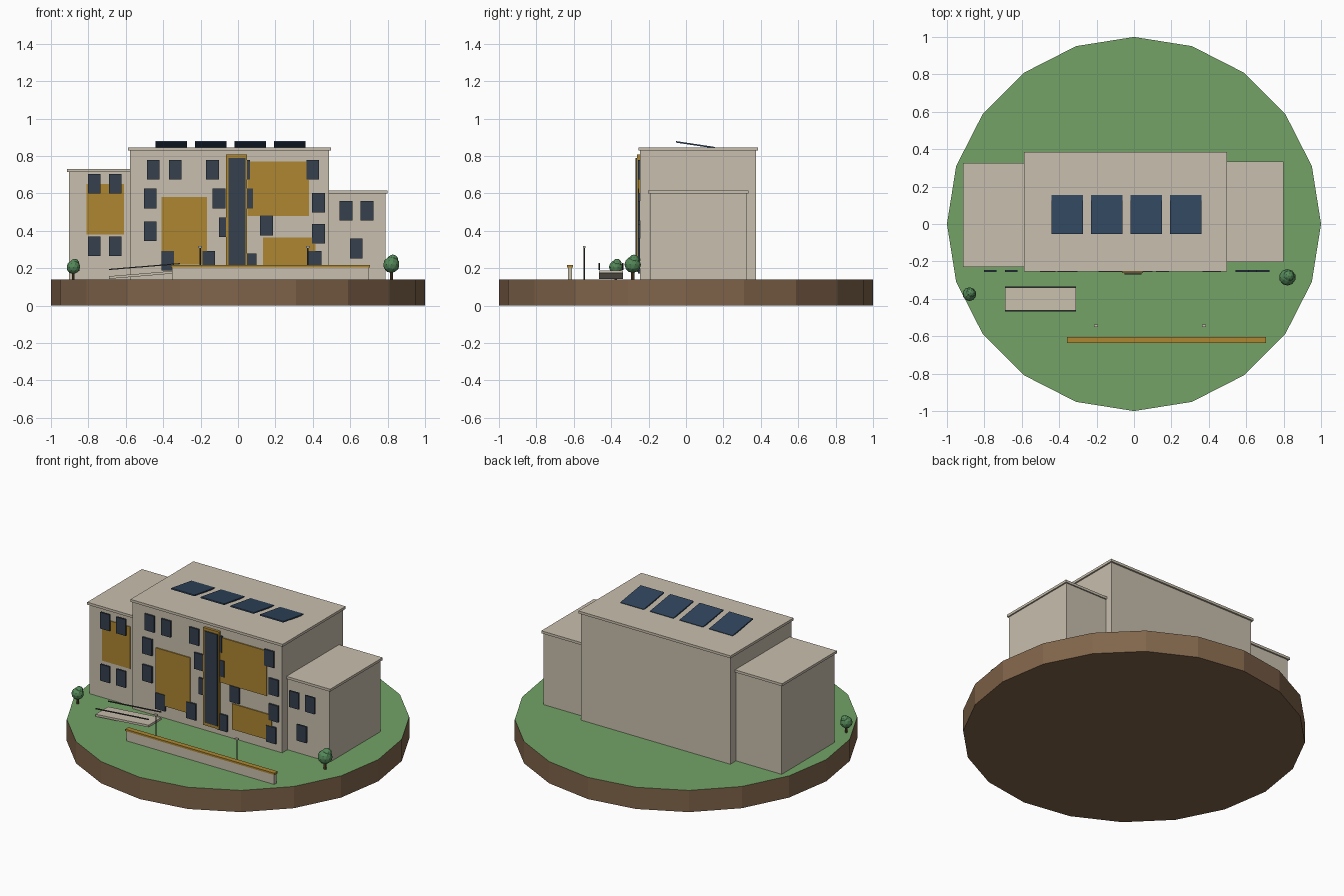
import bpy, math

def mat(name, r, g, b):
    m = bpy.data.materials.new(name)
    m.diffuse_color = (r, g, b, 1)
    return m

SOIL = mat("soil", 0.22, 0.13, 0.07)
GRASS = mat("grass", 0.17, 0.36, 0.13)
WALL = mat("wall", 0.58, 0.52, 0.42)
OCHRE = mat("ochre", 0.42, 0.24, 0.03)
GLASS = mat("glass", 0.035, 0.05, 0.075)
SOLAR = mat("solar", 0.03, 0.06, 0.11)
METAL = mat("dark_metal", 0.06, 0.06, 0.06)
LEAF = mat("leaf", 0.09, 0.25, 0.1)
BARK = mat("bark", 0.12, 0.07, 0.03)

def finish(name, m):
    o = bpy.context.object
    o.name = name
    o.data.materials.append(m)
    return o

def box(name, x, y, z, m, pitch=(0, 0, 0)):
    """Box from (min, max) ranges, optionally rotated about its centre."""
    bpy.ops.mesh.primitive_cube_add(size=1, location=[sum(r) / 2 for r in (x, y, z)], rotation=pitch)
    o = finish(name, m)
    o.scale = [r[1] - r[0] for r in (x, y, z)]
    return o

def cyl(name, r, x, y, z0, z1, m, sides=8):
    bpy.ops.mesh.primitive_cylinder_add(vertices=sides, radius=r, depth=z1 - z0,
                                        location=(x, y, (z0 + z1) / 2))
    return finish(name, m)

# island base with grass on the top face
base = cyl("island", 1, 0, 0, 0, 0.14, SOIL, 20)
base.data.materials.append(GRASS)
for p in base.data.polygons:
    if p.normal.z > 0.9:
        p.material_index = 1

# building blocks with overhanging roof slabs
for name, x, y, top, rx, ry in (
        ("main_block", (-0.578, 0.487), (-0.246, 0.375), 0.845, (-0.588, 0.497), (-0.255, 0.386)),
        ("left_wing", (-0.904, -0.57), (-0.221, 0.317), 0.73, (-0.914, -0.57), (-0.23, 0.327)),
        ("right_wing", (0.48, 0.789), (-0.193, 0.325), 0.616, (0.48, 0.798), (-0.202, 0.333))):
    box(name, x, y, (0.13, top - 0.01), WALL)
    box(name + "_roof", rx, ry, (top - 0.016, top), WALL)

# ochre facade panels
for x, y, z in (((-0.81, -0.61), -0.227, (0.38, 0.65)),
                ((-0.41, -0.165), -0.253, (0.22, 0.58)),
                ((0.05, 0.38), -0.253, (0.48, 0.77)),
                ((0.135, 0.415), -0.253, (0.2, 0.365))):
    box("facade_panel", x, (y, y + 0.015), z, OCHRE)

# stair tower glazing in its frame
box("tower_frame", (-0.064, 0.048), (-0.263, -0.24), (0.18, 0.807), OCHRE)
box("tower_glass", (-0.052, 0.04), (-0.269, -0.25), (0.2, 0.79), GLASS)

# windows, as rows of (bottom height, left edges)
for z, xs in ((0.675, (-0.487, -0.37, -0.17, -0.004, 0.366)),
              (0.52, (-0.503, -0.135, 0.012)),
              (0.498, (0.396,)), (0.345, (-0.503,)), (0.366, (-0.102,)),
              (0.376, (0.118,)), (0.332, (0.396,)), (0.188, (-0.41, -0.19, 0.378)),
              (0.173, (0.032,)),
              (0.6, (-0.803, -0.69)), (0.265, (-0.803, -0.69)),
              (0.455, (0.543, 0.656)), (0.253, (0.598,))):
    for x in xs:
        box("window", (x, x + 0.068), (-0.257, -0.246), (z, z + 0.105), GLASS)

# tilted solar panels
for i in range(4):
    x = -0.44 + i * 0.211
    box("solar_panel", (x, x + 0.167), (-0.054, 0.156), (0.856, 0.864), SOLAR,
        (math.radians(-8.5), 0, 0))

# garden wall with cap
box("garden_wall", (-0.352, 0.7), (-0.631, -0.61), (0.13, 0.206), WALL)
box("garden_wall_cap", (-0.358, 0.706), (-0.637, -0.604), (0.204, 0.216), OCHRE)

# access ramp and handrails
tilt = (0, math.radians(-4.7), 0)
box("ramp", (-0.69, -0.31), (-0.465, -0.337), (0.159, 0.173), WALL, tilt)
for y in (-0.464, -0.338):
    box("handrail", (-0.69, -0.31), (y - 0.003, y + 0.003), (0.206, 0.212), METAL, tilt)

# lamp posts
for x in (-0.203, 0.374):
    cyl("lamp_post", 0.004, x, -0.545, 0.13, 0.312, METAL)
    box("lamp_head", (x - 0.011, x + 0.011), (-0.552, -0.538), (0.309, 0.318), WALL)

# trees: trunk with two faceted crown balls
for x, y, s in ((-0.88, -0.375, 1.0), (0.82, -0.285, 1.2)):
    cyl("tree_trunk", 0.007 * s, x, y, 0.13, 0.14 + 0.05 * s, BARK)
    for dx, dz, r in ((0, 0.066, 0.037), (0.006, 0.086, 0.025)):
        bpy.ops.mesh.primitive_ico_sphere_add(subdivisions=2, radius=r * s,
                                              location=(x + dx * s, y + dx * s, 0.14 + dz * s))
        finish("tree_crown", LEAF)
